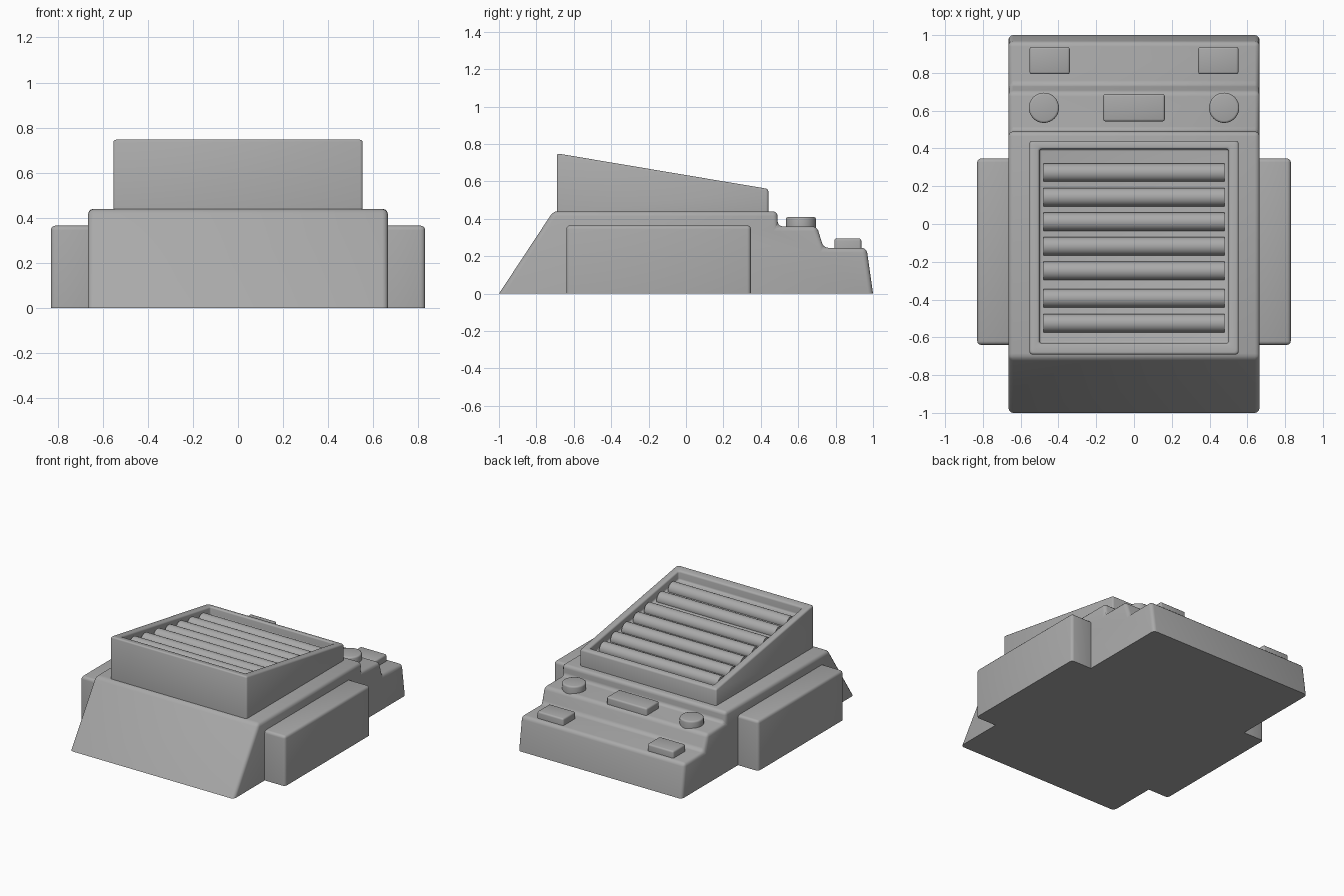
import bpy, bmesh, math
from mathutils import Vector, Matrix

if "Cube" in bpy.data.objects:
    bpy.data.objects.remove(bpy.data.objects["Cube"])

GREY = (0.40, 0.40, 0.40, 1)
mat = bpy.data.materials.new("plain grey")
mat.use_nodes = True
mat.diffuse_color = GREY
mat.node_tree.nodes["Principled BSDF"].inputs["Base Color"].default_value = GREY


def finish(bm, name):
    bmesh.ops.recalc_face_normals(bm, faces=bm.faces)
    mesh = bpy.data.meshes.new(name)
    bm.to_mesh(mesh)
    bm.free()
    mesh.materials.append(mat)
    obj = bpy.data.objects.new(name, mesh)
    bpy.context.collection.objects.link(obj)
    bpy.ops.object.select_all(action='DESELECT')
    obj.select_set(True)
    bpy.context.view_layer.objects.active = obj
    bpy.ops.object.shade_smooth_by_angle(angle=math.radians(35))
    return obj


def round_edges(bm, width):
    # round everything except the edges resting on the base plane
    low = min(v.co.z for v in bm.verts) + 1e-4
    edges = [e for e in bm.edges if max(v.co.z for v in e.verts) > low]
    bmesh.ops.bevel(bm, geom=edges, offset=width, segments=3, profile=0.5,
                    affect='EDGES', clamp_overlap=True)


def prism(profile, x0, x1):
    # side profile (y, z) swept along x
    bm = bmesh.new()
    face = bm.faces.new([bm.verts.new((x0, y, z)) for y, z in profile])
    out = bmesh.ops.extrude_face_region(bm, geom=[face])
    moved = [g for g in out["geom"] if isinstance(g, bmesh.types.BMVert)]
    bmesh.ops.translate(bm, verts=moved, vec=(x1 - x0, 0, 0))
    bmesh.ops.recalc_face_normals(bm, faces=bm.faces)
    return bm


def block(name, x0, x1, y0, y1, z0, z1, width):
    bm = prism([(y0, z0), (y0, z1), (y1, z1), (y1, z0)], x0, x1)
    round_edges(bm, width)
    return finish(bm, name)


# stepped main body
bm = prism([(-1, 0), (-0.71, 0.44), (0.49, 0.44), (0.49, 0.36), (0.70, 0.36),
            (0.735, 0.245), (0.965, 0.245), (1, 0)], -0.665, 0.665)
round_edges(bm, 0.025)
finish(bm, "body")

# sloped housing with a recessed tray in its top
FRONT, BACK, HIGH, LOW, DEPTH = -0.69, 0.44, 0.75, 0.56, 0.065
SLOPE = (LOW - HIGH) / (BACK - FRONT)
bm = prism([(FRONT, 0.43), (FRONT, HIGH), (BACK, LOW), (BACK, 0.43)], -0.553, 0.553)
top = max(bm.faces, key=lambda f: f.normal.z)
bmesh.ops.inset_region(bm, faces=[top], thickness=0.074)
bmesh.ops.translate(bm, verts=top.verts[:], vec=(0, 0.008, 0.008 * SLOPE))
floor = bmesh.ops.extrude_discrete_faces(bm, faces=[top])["faces"][0]
bmesh.ops.translate(bm, verts=floor.verts[:], vec=(0, 0, -DEPTH))
round_edges(bm, 0.012)
finish(bm, "housing")

# rounded slats across the tray
for i, y in enumerate((0.272, 0.142, 0.012, -0.118, -0.248, -0.393, -0.525)):
    z = HIGH + SLOPE * (y - FRONT) - DEPTH
    bm = bmesh.new()
    place = Matrix.Translation((0, y, z)) @ Matrix.Rotation(math.pi / 2, 4, 'Y')
    bmesh.ops.create_cone(bm, cap_ends=True, segments=32, radius1=0.049,
                          radius2=0.049, depth=0.96, matrix=place)
    finish(bm, f"slat_{i + 1}")

# side pods, round knobs and rear buttons, one pair per side
for side, s in (("left", 1), ("right", -1)):
    block(f"{side}_pod", *sorted((0.62 * s, 0.83 * s)), -0.64, 0.347, 0, 0.365, 0.02)
    block(f"{side}_rear_button", *sorted((0.34 * s, 0.553 * s)),
          0.793, 0.937, 0.235, 0.295, 0.012)
    bm = bmesh.new()
    bmesh.ops.create_cone(bm, cap_ends=True, segments=32, radius1=0.08, radius2=0.08,
                          depth=0.06, matrix=Matrix.Translation((0.477 * s, 0.615, 0.38)))
    rim = [e for e in bm.edges if min(v.co.z for v in e.verts) > 0.4]
    bmesh.ops.bevel(bm, geom=rim, offset=0.012, segments=3, profile=0.5, affect='EDGES')
    finish(bm, f"{side}_knob")

# middle button between the knobs
block("middle_button", -0.163, 0.163, 0.543, 0.688, 0.35, 0.41, 0.012)
